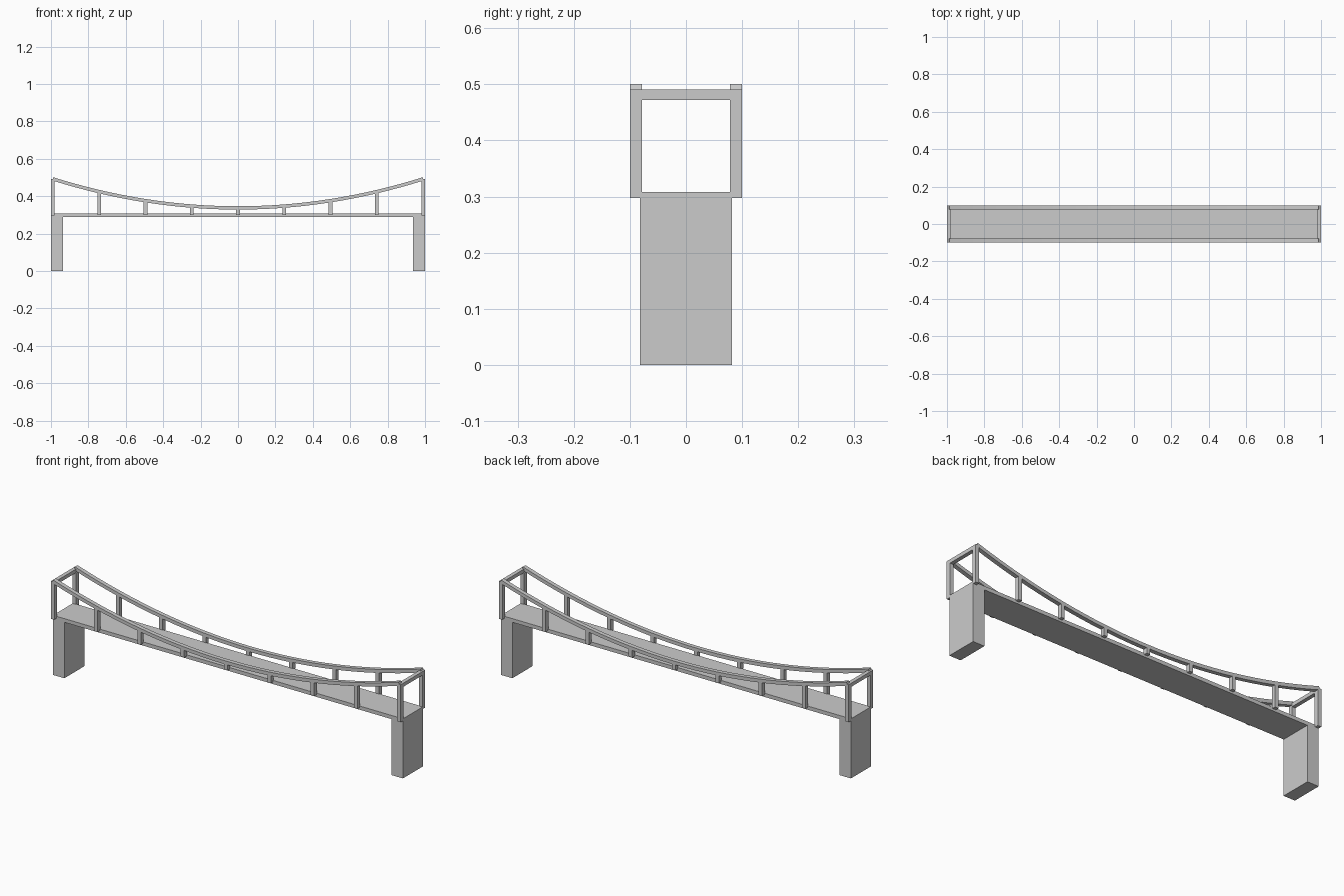
import bpy, bmesh
from mathutils import Vector

if "Cube" in bpy.data.objects:
    bpy.data.objects.remove(bpy.data.objects["Cube"])

RAIL_Y = 0.089      # centre line of each side cable
W = 0.022           # width of cables and posts across the bridge
SAG, RISE, HALF = 0.337, 0.155, 0.99


def box(name, x0, x1, y0, y1, z0, z1):
    bm = bmesh.new()
    bmesh.ops.create_cube(bm, size=1)
    for v in bm.verts:
        v.co = Vector((x0 + (v.co.x + 0.5) * (x1 - x0),
                       y0 + (v.co.y + 0.5) * (y1 - y0),
                       z0 + (v.co.z + 0.5) * (z1 - z0)))
    return finish(name, bm)


def finish(name, bm):
    bmesh.ops.recalc_face_normals(bm, faces=bm.faces)
    mesh = bpy.data.meshes.new(name)
    bm.to_mesh(mesh)
    bm.free()
    ob = bpy.data.objects.new(name, mesh)
    bpy.context.collection.objects.link(ob)
    return ob


def cable_z(x):
    return SAG + RISE * (x / HALF) ** 2


def cable(name, y, segments=32, thick=0.018):
    # Square section swept along a parabola
    bm = bmesh.new()
    rings = []
    for i in range(segments + 1):
        x = -HALF + 2 * HALF * i / segments
        n = Vector((-2 * RISE * x / HALF ** 2, 0, 1)).normalized() * thick / 2
        c = Vector((x, y, cable_z(x)))
        side = Vector((0, W / 2, 0))
        rings.append([bm.verts.new(c + a * side + b * n)
                      for a, b in ((-1, -1), (1, -1), (1, 1), (-1, 1))])
    for r, s in zip(rings, rings[1:]):
        for k in range(4):
            bm.faces.new((r[k], r[(k + 1) % 4], s[(k + 1) % 4], s[k]))
    bm.faces.new(rings[0])
    bm.faces.new(rings[-1])
    return finish(name, bm)


# Road deck
box("deck", -1, 1, -0.082, 0.082, 0.289, 0.308)

# Piers and portal crossbeams at both ends
for end, s in (("left", -1), ("right", 1)):
    box(end + "_pier", min(s, s * 0.935), max(s, s * 0.935), -0.082, 0.082, 0, 0.289)
    box(end + "_crossbeam", s * 0.99 - 0.01, s * 0.99 + 0.01,
        -0.078, 0.078, 0.472, 0.491)

for side, s in (("front", -1), ("back", 1)):
    y = s * RAIL_Y
    # Sagging cable
    cable(side + "_cable", y)
    # End posts and hangers
    for i in range(9):
        x = -HALF + i * 2 * HALF / 8
        is_end = i in (0, 8)
        kind = "end_post" if is_end else "hanger"
        box(f"{side}_{kind}_{i}", x - 0.01, x + 0.01, y - W / 2, y + W / 2,
            0.297 if is_end else 0.3, 0.491 if is_end else cable_z(x))
